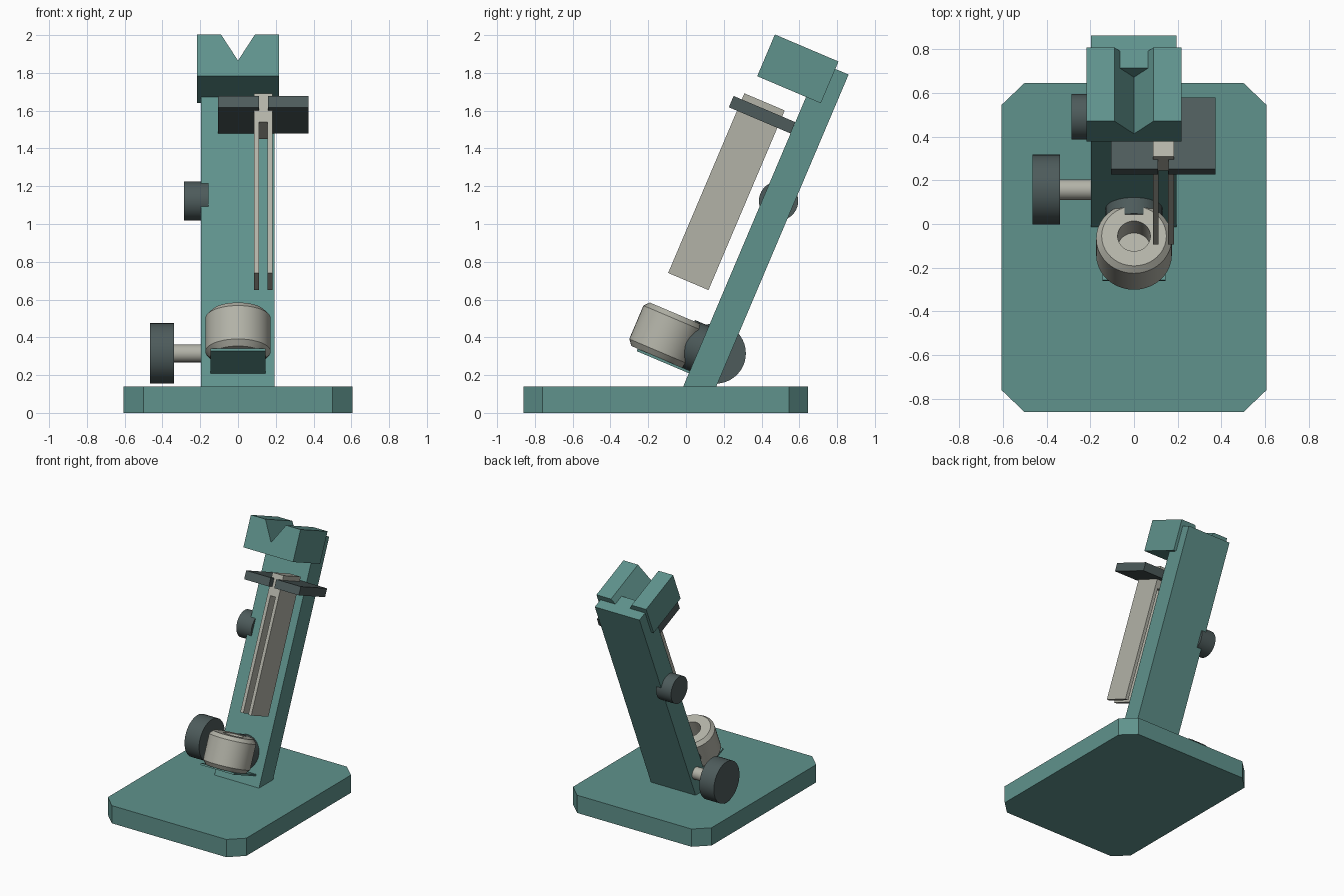
import bpy, bmesh, math
from mathutils import Matrix, Vector

cube = bpy.data.objects.get("Cube")
if cube:
    bpy.data.objects.remove(cube, do_unlink=True)


def material(name, r, g, b):
    m = bpy.data.materials.new(name)
    m.use_nodes = True
    m.diffuse_color = (r, g, b, 1)
    m.node_tree.nodes["Principled BSDF"].inputs["Base Color"].default_value = (r, g, b, 1)
    return m


TEAL = material("teal paint", 0.115, 0.29, 0.265)
STEEL = material("pale steel", 0.45, 0.45, 0.39)
DARK = material("dark metal", 0.075, 0.105, 0.105)

# Tilted frame of the arm: x across, y from front to back, z along the arm
ARM = Matrix.Translation((0, -0.015, 0.14)) @ Matrix.Rotation(math.radians(-23), 4, "X")
WORLD = Matrix.Identity(4)


def finish(name, bm, mat, frame):
    bm.transform(frame)
    bmesh.ops.recalc_face_normals(bm, faces=bm.faces)
    mesh = bpy.data.meshes.new(name)
    bm.to_mesh(mesh)
    bm.free()
    mesh.materials.append(mat)
    obj = bpy.data.objects.new(name, mesh)
    bpy.context.collection.objects.link(obj)
    return obj


def prism(name, profile, axis, lo, hi, mat, frame=WORLD):
    """Extrude a flat outline along an axis, from lo to hi."""
    def place(p, d):
        co = list(p)
        co.insert("xyz".index(axis), d)
        return co
    bm = bmesh.new()
    face = bm.faces.new([bm.verts.new(place(p, lo)) for p in profile])
    grown = bmesh.ops.extrude_face_region(bm, geom=[face])["geom"]
    moved = [v for v in grown if isinstance(v, bmesh.types.BMVert)]
    bmesh.ops.translate(bm, verts=moved, vec=Vector(place((0, 0), hi - lo)))
    return finish(name, bm, mat, frame)


def lathe(name, profile, mat, frame, steps=40):
    """Spin a (radius, height) outline about z."""
    bm = bmesh.new()
    verts = [bm.verts.new((r, 0, h)) for r, h in profile]
    edges = [bm.edges.new(pair) for pair in zip(verts, verts[1:])]
    bmesh.ops.spin(bm, geom=verts + edges, cent=(0, 0, 0), axis=(0, 0, 1),
                   angle=math.tau, steps=steps)
    bmesh.ops.remove_doubles(bm, verts=bm.verts, dist=0.0005)
    return finish(name, bm, mat, frame)


def rod(name, radius, lo, hi, mat, frame):
    return lathe(name, [(0, lo), (radius, lo), (radius, hi), (0, hi)], mat, frame)


def mirrored(points, centre=0.0):
    """Complete a half outline across a vertical line."""
    return points + [(2 * centre - x, y) for x, y in reversed(points)]


# Base slab with clipped corners
prism("base", mirrored([(0.5, -0.86), (0.605, -0.76), (0.605, 0.545), (0.5, 0.645)]),
      "z", 0, 0.14, TEAL)

# Leaning arm, its foot sunk into the base
top_front = ARM @ Vector((0, 0, 1.862))
top_back = ARM @ Vector((0, 0.161, 1.862))
prism("arm", [(-0.04, 0.08), (0.135, 0.08), top_back.yz, top_front.yz],
      "x", -0.196, 0.194, TEAL)

# Head block with a V groove
prism("head_block", [(-0.217, 1.665), (0.217, 1.665), (0.217, 1.905), (0.09, 1.905),
                     (0, 1.755), (-0.09, 1.905), (-0.217, 1.905)],
      "y", -0.281, 0.085, TEAL, ARM)

# Forked blade held by a slotted cross plate
MID = 0.134
prism("forked_blade", mirrored([(0.112, 1.39), (0.112, 0.522), (0.086, 0.522), (0.086, 1.555)], MID),
      "y", -0.308, -0.076, STEEL, ARM)
prism("cross_plate", mirrored([(0.11, -0.3), (0.11, -0.355), (-0.105, -0.355), (-0.105, 0)], MID),
      "z", 1.455, 1.52, DARK, ARM)

# Shelf, hollow collar and its rear mount
prism("shelf", mirrored([(0.145, -0.3), (0.145, 0.02)]), "z", 0.076, 0.09, TEAL, ARM)
lathe("collar", [(0, 0.09), (0.148, 0.09), (0.173, 0.12), (0.173, 0.312), (0.148, 0.34),
                 (0.075, 0.34), (0.075, 0.2), (0, 0.2)],
      STEEL, ARM @ Matrix.Translation((0, -0.188, 0)))
rod("collar_mount", 0.13, -0.08, 0.02, DARK,
    ARM @ Matrix.Translation((0, 0, 0.218)) @ Matrix.Rotation(math.radians(-90), 4, "X"))

# Side knobs, turning about x
SIDEWAYS = Matrix.Rotation(math.radians(90), 4, "Y")
low = Matrix.Translation((0, 0.157, 0.315)) @ SIDEWAYS
rod("large_knob", 0.16, -0.465, -0.338, DARK, low)
rod("large_knob_shaft", 0.047, -0.34, -0.15, STEEL, low)
rod("small_knob", 0.104, -0.285, -0.155, DARK, Matrix.Translation((0, 0.49, 1.122)) @ SIDEWAYS)

# Crisp edges, soft round sides
for obj in bpy.context.collection.objects:
    if obj.type == "MESH" and obj.name in ("collar", "collar_mount", "large_knob",
                                           "large_knob_shaft", "small_knob"):
        bpy.ops.object.select_all(action="DESELECT")
        obj.select_set(True)
        bpy.context.view_layer.objects.active = obj
        bpy.ops.object.shade_smooth_by_angle(angle=math.radians(30))
